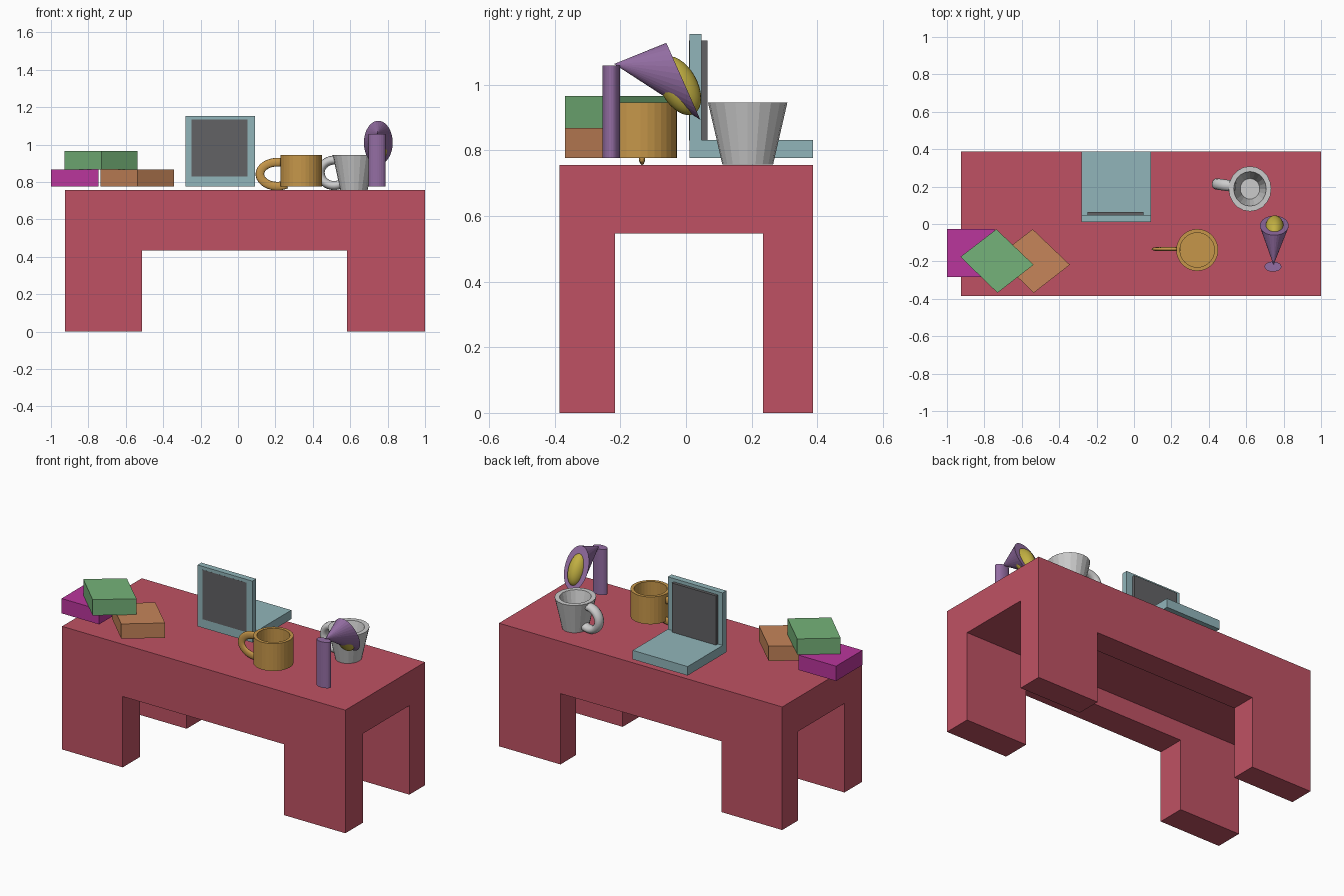
import bpy, bmesh
from math import cos, sin, pi, radians
from mathutils import Matrix, Vector, Color

if "Cube" in bpy.data.objects:
    bpy.data.objects.remove(bpy.data.objects["Cube"])


def material(name, rgb):
    m = bpy.data.materials.new(name)
    m.diffuse_color = (*Color(rgb).from_srgb_to_scene_linear(), 1)
    m.use_nodes = True
    m.node_tree.nodes["Principled BSDF"].inputs["Base Color"].default_value = m.diffuse_color
    return m


def finish(name, bm, mat=None):
    bmesh.ops.recalc_face_normals(bm, faces=bm.faces)
    me = bpy.data.meshes.new(name)
    bm.to_mesh(me)
    bm.free()
    ob = bpy.data.objects.new(name, me)
    bpy.context.collection.objects.link(ob)
    if mat:
        me.materials.append(mat)
    return ob


def box(name, x, y, z, mat=None):
    bm = bmesh.new()
    bmesh.ops.create_cube(bm, size=1)
    for v in bm.verts:
        v.co = [(a + b) / 2 + c * (b - a) for (a, b), c in zip((x, y, z), v.co)]
    return finish(name, bm, mat)


def prism(name, corners, z0, z1, mat):
    bm = bmesh.new()
    base = bm.faces.new([bm.verts.new((x, y, z0)) for x, y in corners])
    ext = bmesh.ops.extrude_face_region(bm, geom=[base], use_keep_orig=True)
    for v in ext["geom"]:
        if isinstance(v, bmesh.types.BMVert):
            v.co.z = z1
    return finish(name, bm, mat)


def lathe(name, cx, cy, profile, n, mat=None, ry=1.0):
    """Closed stack of rings (radius, z), capped at both ends."""
    bm = bmesh.new()
    rings = [[bm.verts.new((cx + r * cos(2 * pi * i / n), cy + ry * r * sin(2 * pi * i / n), z))
              for i in range(n)] for r, z in profile]
    for a, b in zip(rings, rings[1:]):
        for i in range(n):
            bm.faces.new((a[i], a[i - 1], b[i - 1], b[i]))
    bm.faces.new(rings[0])
    bm.faces.new(rings[-1])
    return finish(name, bm, mat)


def handle(name, center, rx, rz, tx, ty, a0, a1, turn=0, mat=None, n=20, m=12):
    """Elliptical tube swept along an arc in the xz plane."""
    bm = bmesh.new()
    rot = Matrix.Rotation(turn, 3, 'Z')
    rings = []
    for i in range(n + 1):
        a = radians(a0 + (a1 - a0) * i / n)
        ring = []
        for j in range(m):
            t = 2 * pi * j / m
            k = tx * cos(t)
            p = Vector(((rx + k) * cos(a), ty * sin(t), (rz + k) * sin(a)))
            ring.append(bm.verts.new(Vector(center) + rot @ p))
        rings.append(ring)
    for a, b in zip(rings, rings[1:]):
        for j in range(m):
            bm.faces.new((a[j], a[j - 1], b[j - 1], b[j]))
    bm.faces.new(rings[0])
    bm.faces.new(rings[-1])
    ob = finish(name, bm, mat)
    ob.data.shade_smooth()
    return ob


red = material("desk red", (0.75, 0.32, 0.39))
teal = material("laptop teal", (0.57, 0.71, 0.73))
dark = material("screen dark", (0.385, 0.385, 0.395))
gold = material("mug gold", (0.775, 0.59, 0.29))
grey = material("cup grey", (0.80, 0.80, 0.80))
purple = material("lamp purple", (0.58, 0.43, 0.64))
yellow = material("bulb yellow", (0.76, 0.69, 0.26))
magenta = material("book magenta", (0.73, 0.21, 0.61))
green = material("book green", (0.46, 0.70, 0.475))
brown = material("book brown", (0.775, 0.52, 0.35))

# Desk block with two crossing tunnels
desk = box("desk", (-0.925, 1.0), (-0.386, 0.387), (0, 0.756), red)
for cut in (box("front_tunnel", (-0.513, 0.582), (-1, 1), (-1, 0.435)),
            box("side_tunnel", (-2, 2), (-0.217, 0.235), (-1, 0.547))):
    mod = desk.modifiers.new(cut.name, 'BOOLEAN')
    mod.object = cut
    mod.solver = 'EXACT'
    cut.hide_render = True
    cut.hide_set(True)

# Laptop
box("laptop_base", (-0.282, 0.091), (0.01, 0.387), (0.777, 0.832), teal)
box("laptop_lid", (-0.282, 0.091), (0.01, 0.047), (0.777, 1.154), teal)
box("laptop_screen", (-0.249, 0.051), (0.0095, 0.065), (0.83, 1.134), dark)

# Books
box("left_book", (-1.0, -0.745), (-0.284, -0.028), (0.777, 0.868), magenta)
corners = [(-0.928, -0.176), (-0.730, -0.368), (-0.537, -0.218), (-0.736, -0.028)]
prism("top_book", corners, 0.868, 0.965, green)
prism("right_book", [(x + 0.194, y) for x, y in corners], 0.777, 0.868, brown)

# Straight mug and handle
lathe("mug", 0.338, -0.139, [(0.112, 0.777), (0.112, 0.945), (0.092, 0.945), (0.092, 0.80)], 32, gold)
handle("mug_handle", (0.21, -0.134, 0.842), 0.093, 0.064, 0.023, 0.010, 75, 300, 0, gold)

# Tapered cup and handle
lathe("cup", 0.62, 0.188, [(0.073, 0.757), (0.114, 0.945), (0.087, 0.945), (0.052, 0.79)], 20, grey, 1.06)
handle("cup_handle", (0.514, 0.204, 0.849), 0.075, 0.068, 0.024, 0.030, 72, 308, radians(-8), grey)

# Lamp post
lathe("lamp_post", 0.743, -0.228, [(0.045, 0.777), (0.045, 1.058)], 24, purple, 0.6)

# Lamp shade: skewed cone with a closed mouth
bm = bmesh.new()
apex = bm.verts.new((0.746, -0.219, 1.063))
mouth = []
for i in range(32):
    t = 2 * pi * i / 32
    mouth.append(bm.verts.new((0.75 + 0.077 * cos(t), -0.008 + 0.052 * sin(t), 1.01 - 0.1175 * sin(t))))
for i in range(32):
    bm.faces.new((mouth[i - 1], mouth[i], apex))
bm.faces.new(mouth)
finish("lamp_shade", bm, purple)

# Bulb: skewed ellipsoid set in the mouth
bm = bmesh.new()
bmesh.ops.create_uvsphere(bm, u_segments=24, v_segments=16, radius=1)
for v in bm.verts:
    x, u, w = v.co
    v.co = (0.752 + 0.05 * x, -0.022 + 0.0684 * u, 0.997 - 0.039 * u - 0.081 * w)
bulb = finish("bulb", bm, yellow)
bulb.data.shade_smooth()
